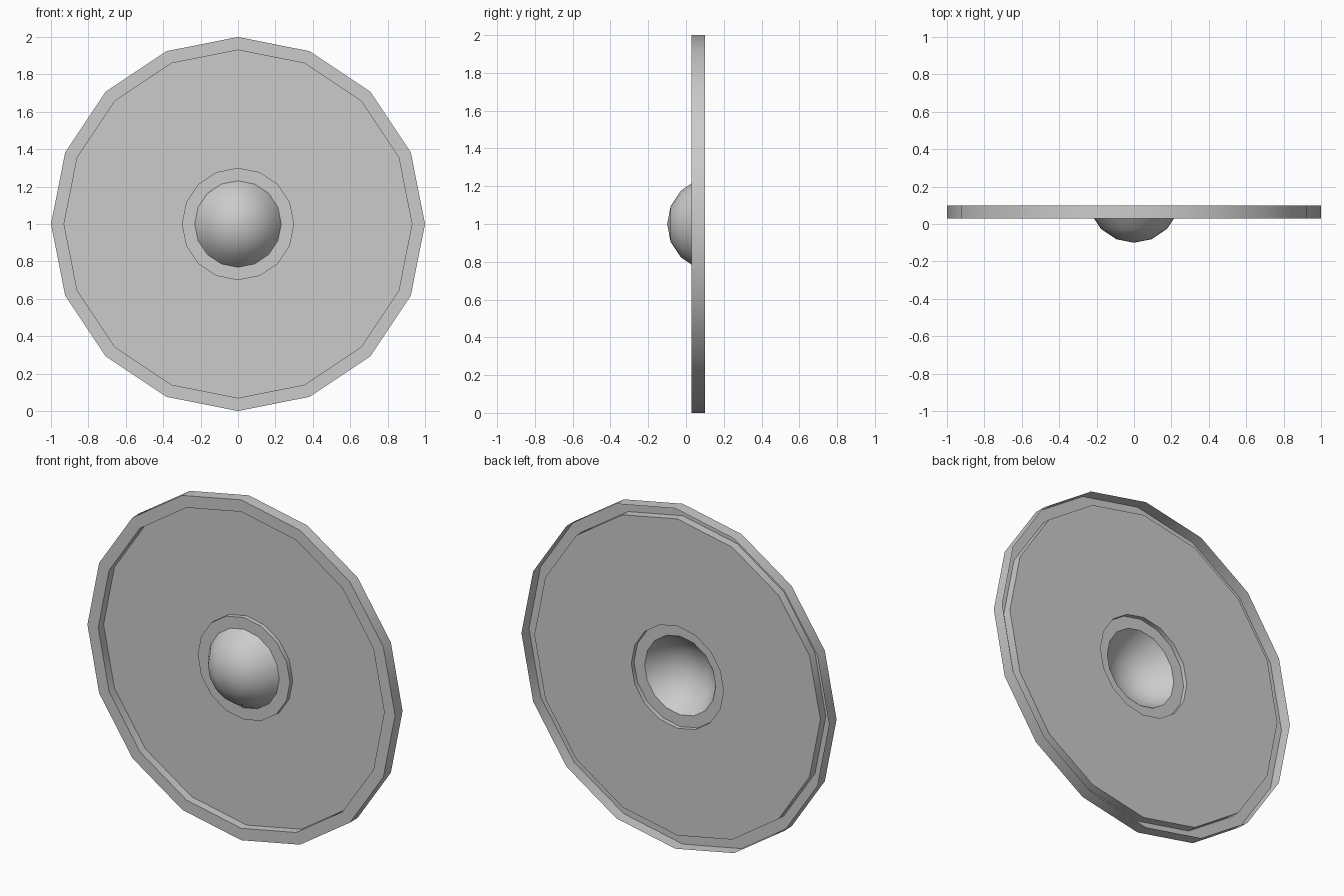
import bpy, bmesh, math

if "Cube" in bpy.data.objects:
    bpy.data.objects.remove(bpy.data.objects["Cube"])

SIDES = 16
CENTRE_Z = 1.0


def revolve(name, profile):
    """Turn (radius, y) points into one open sheet around the y axis."""
    bm = bmesh.new()
    rings = []
    for r, y in profile:
        if r == 0:
            rings.append([bm.verts.new((0, y, CENTRE_Z))] * SIDES)
            continue
        rings.append([bm.verts.new((r * math.sin(2 * math.pi * i / SIDES), y,
                                    CENTRE_Z + r * math.cos(2 * math.pi * i / SIDES)))
                      for i in range(SIDES)])
    for a, b in zip(rings, rings[1:]):
        for i in range(SIDES):
            j = (i + 1) % SIDES
            corners = list(dict.fromkeys([a[i], a[j], b[j], b[i]]))
            bm.faces.new(corners)
    bm.normal_update()
    # the front must face -y
    if sum(f.normal.y * f.calc_area() for f in bm.faces) > 0:
        bmesh.ops.reverse_faces(bm, faces=bm.faces[:])
    mesh = bpy.data.meshes.new(name)
    bm.to_mesh(mesh)
    bm.free()
    obj = bpy.data.objects.new(name, mesh)
    bpy.context.collection.objects.link(obj)
    bpy.ops.object.select_all(action='DESELECT')
    obj.select_set(True)
    bpy.context.view_layer.objects.active = obj
    bpy.ops.object.shade_smooth_by_angle(angle=math.radians(35))
    return obj


RIM_Y, PANEL_Y, RING_Y = 0.03, 0.08, 0.054

# outer rim: side wall, front face and step down to the panel
revolve("shield_rim", [(1.0, 0.10), (1.0, RIM_Y), (0.93, RIM_Y), (0.93, PANEL_Y)])

# recessed flat panel
revolve("shield_panel", [(0.93, PANEL_Y), (0.30, PANEL_Y)])

# raised collar around the boss
revolve("boss_collar", [(0.30, PANEL_Y), (0.30, RING_Y), (0.231, RING_Y)])

# hollow domed boss, a cap of a sphere of radius 0.25
dome = [(0.25 * math.sin(math.radians(a)), 0.15 - 0.25 * math.cos(math.radians(a)))
        for a in (67.5, 45, 22.5)]
revolve("boss_dome", dome + [(0, -0.10)])
